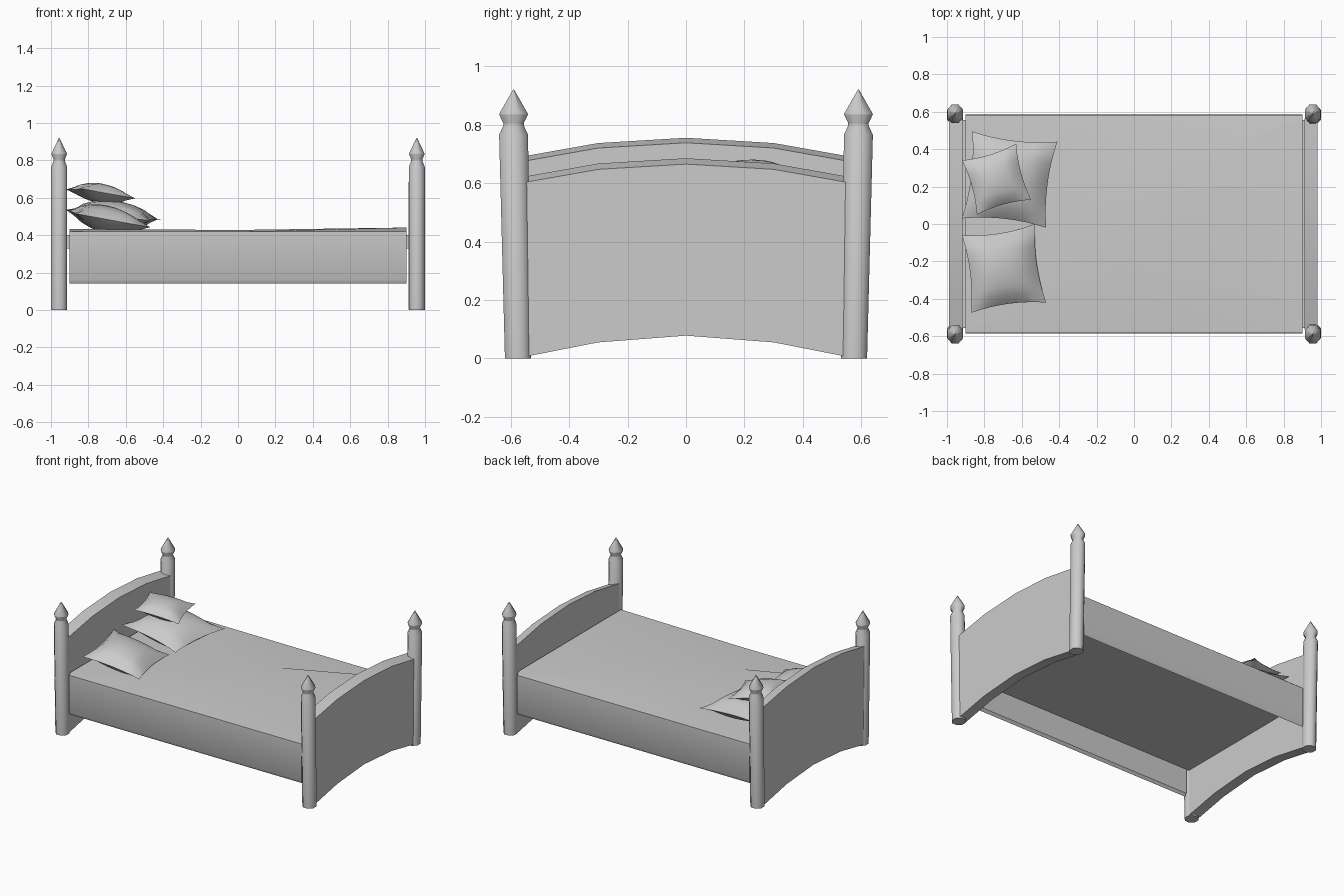
import bpy, bmesh, math
from mathutils import Vector

cube = bpy.data.objects.get("Cube")
if cube:
    bpy.data.objects.remove(cube, do_unlink=True)

grey = bpy.data.materials.new("plain grey")
grey.use_nodes = True
grey.diffuse_color = (0.6, 0.6, 0.6, 1)
grey.node_tree.nodes["Principled BSDF"].inputs["Base Color"].default_value = (0.6, 0.6, 0.6, 1)


def finish(name, bm, angle):
    """Turn a bmesh into a shaded, coloured object."""
    bmesh.ops.remove_doubles(bm, verts=bm.verts, dist=0.0005)
    bmesh.ops.recalc_face_normals(bm, faces=bm.faces)
    mesh = bpy.data.meshes.new(name)
    bm.to_mesh(mesh)
    bm.free()
    mesh.materials.append(grey)
    ob = bpy.data.objects.new(name, mesh)
    bpy.context.collection.objects.link(ob)
    bpy.ops.object.select_all(action="DESELECT")
    ob.select_set(True)
    bpy.context.view_layer.objects.active = ob
    bpy.ops.object.shade_smooth_by_angle(angle=math.radians(angle))
    return ob


def loft(name, rings, angle, caps=True):
    """Skin closed rings of equal point count."""
    bm = bmesh.new()
    loops = [[bm.verts.new(p) for p in ring] for ring in rings]
    n = len(loops[0])
    for a, b in zip(loops, loops[1:]):
        for i in range(n):
            j = (i + 1) % n
            bm.faces.new((a[i], a[j], b[j], b[i]))
    if caps:
        bm.faces.new(loops[0])
        bm.faces.new(loops[-1])
    return finish(name, bm, angle)


# Bed posts: slightly splayed eight-sided shafts with pointed finials
# (height, centre y, half width x, half width y)
POST = [(0, 0.575, 0.044, 0.046), (0.765, 0.59, 0.044, 0.051),
        (0.797, 0.59, 0.031, 0.036), (0.805, 0.59, 0.031, 0.036),
        (0.835, 0.59, 0.043, 0.051), (0.865, 0.59, 0.039, 0.046),
        (0.92, 0.59, 0.002, 0.002)]
POST[5] = (0.836, 0.59, 0.043, 0.051)
for sx, end in ((-1, "head"), (1, "foot")):
    for sy, side in ((-1, "right"), (1, "left")):
        rings = []
        for z, cy, rx, ry in POST:
            rings.append([(sx * 0.956 + rx * math.cos(a) * 1.05, sy * cy + ry * math.sin(a) * 1.05, z)
                          for a in (math.pi / 8 + k * math.pi / 4 for k in range(8))])
        loft(f"{end}_{side}_post", rings, 50)


# Arched end boards, with the top sloping slightly across the thickness
def board(name, x_inner, x_outer, top_inner, top_outer):
    ys = (-0.565, -0.3, 0, 0.3, 0.565)
    drop = (0.065, 0.018, 0, 0.018, 0.065)
    arch = (0.003, 0.055, 0.078, 0.055, 0.003)
    rings = []
    for y, d, b in zip(ys, drop, arch):
        rings.append([(x_inner, y, b), (x_outer, y, b),
                      (x_outer, y, top_outer - d), (x_inner, y, top_inner - d)])
    loft(name, rings, 20)


board("headboard", -0.917, -0.99, 0.738, 0.755)
board("footboard", 0.912, 0.98, 0.685, 0.665)

# Platform under the bedding
bm = bmesh.new()
bmesh.ops.create_cube(bm, size=1)
bmesh.ops.scale(bm, vec=(1.835, 1.11, 0.07), verts=bm.verts)
bmesh.ops.translate(bm, vec=(0, 0, 0.365), verts=bm.verts)
finish("bed_platform", bm, 30)

# Draped cover: thin shell hanging down both sides, with a gently dished top
sections = []
for x, top, crown_y in ((-0.9, 0.433, 0.565), (0, 0.428, 0.2), (0.9, 0.441, 0.565)):
    half = [(crown_y, top), (0.582, 0.419), (0.585, 0.163), (0.574, 0.142), (0.56, 0.16), (0.56, 0.39)]
    ring = half + [(-y, z) for y, z in reversed(half)]
    sections.append([(x, y, z) for y, z in ring])
loft("bed_cover", sections, 30)


# Pillows: puffed quilts stretched between four corners, with pinched sides
def pillow(name, corners, puff):
    p = [Vector(c) for c in corners]
    n = 8
    bm = bmesh.new()
    for sign in (1, -1):
        grid = []
        for i in range(n + 1):
            row = []
            for j in range(n + 1):
                u, v = 2 * i / n - 1, 2 * j / n - 1
                s = (u * (1 - 0.1 * (1 - v * v)) + 1) / 2
                t = (v * (1 - 0.1 * (1 - u * u)) + 1) / 2
                q = p[0].lerp(p[1], s).lerp(p[3].lerp(p[2], s), t)
                q.z += sign * puff * ((1 - u * u) * (1 - v * v)) ** 0.6
                row.append(bm.verts.new(q))
            grid.append(row)
        for i in range(n):
            for j in range(n):
                bm.faces.new((grid[i][j], grid[i + 1][j], grid[i + 1][j + 1], grid[i][j + 1]))
    finish(name, bm, 50)


pillow("right_pillow", [(-0.92, -0.06, 0.535), (-0.53, 0, 0.44),
                        (-0.47, -0.42, 0.443), (-0.87, -0.475, 0.515)], 0.075)
pillow("left_pillow", [(-0.865, 0.495, 0.53), (-0.41, 0.44, 0.485),
                       (-0.47, -0.02, 0.478), (-0.92, 0.03, 0.53)], 0.08)
pillow("small_pillow", [(-0.92, 0.34, 0.645), (-0.63, 0.43, 0.605),
                        (-0.55, 0.13, 0.597), (-0.84, 0.05, 0.65)], 0.053)
